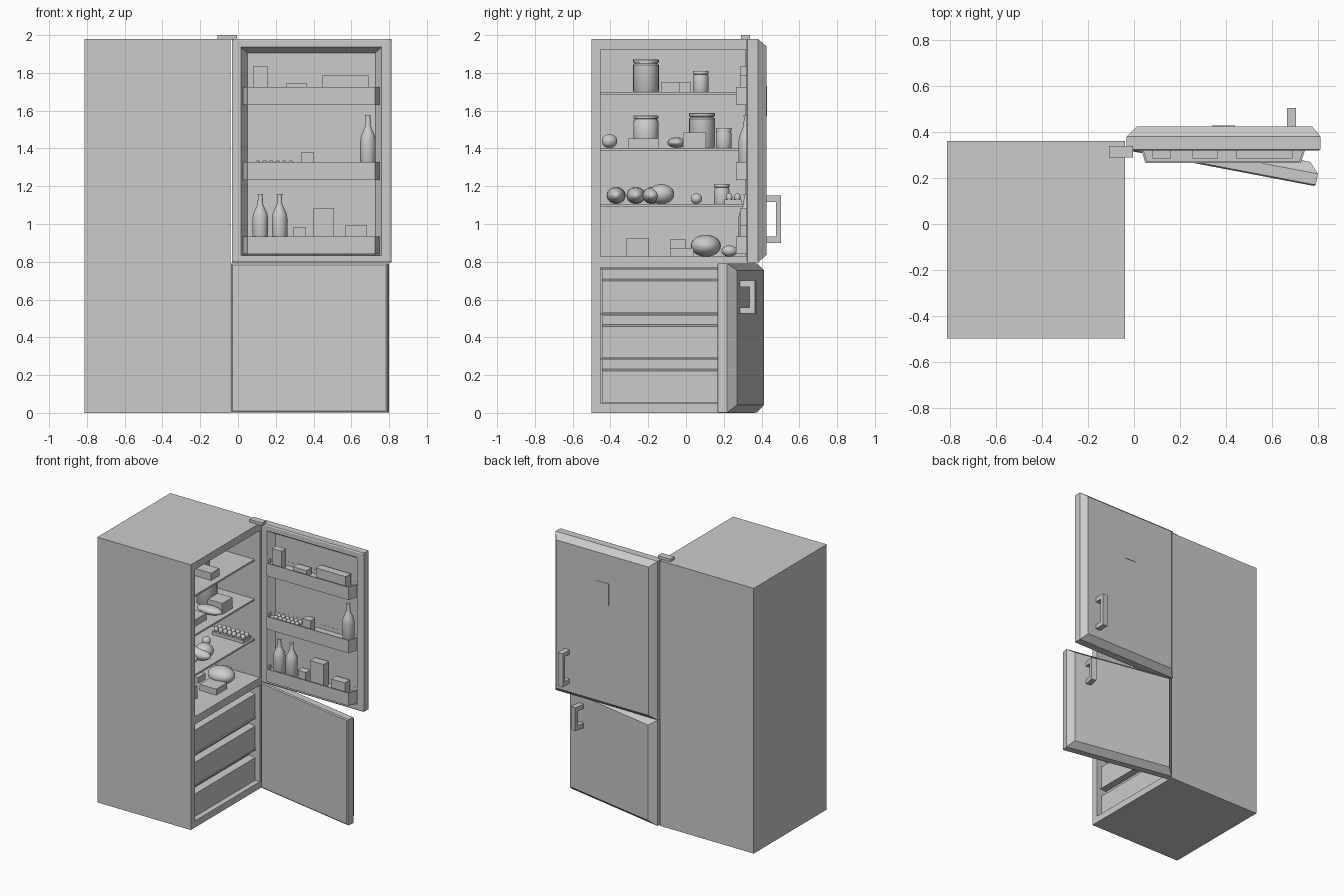
import bpy, bmesh, math
from mathutils import Matrix, Vector

if "Cube" in bpy.data.objects:
    bpy.data.objects.remove(bpy.data.objects["Cube"])


def loft(name, rings, smooth=False):
    """Skin equal-length point rings and cap both ends."""
    bm = bmesh.new()
    rows = [[bm.verts.new(p) for p in r] for r in rings]
    n = len(rows[0])
    for a, b in zip(rows, rows[1:]):
        for i in range(n):
            bm.faces.new((a[i], a[(i + 1) % n], b[(i + 1) % n], b[i]))
    bm.faces.new(rows[0])
    bm.faces.new(rows[-1])
    bmesh.ops.recalc_face_normals(bm, faces=bm.faces)
    me = bpy.data.meshes.new(name)
    bm.to_mesh(me)
    bm.free()
    ob = bpy.data.objects.new(name, me)
    bpy.context.collection.objects.link(ob)
    bpy.context.view_layer.objects.active = ob
    for o in bpy.context.selected_objects:
        o.select_set(False)
    ob.select_set(True)
    if smooth:
        bpy.ops.object.shade_smooth_by_angle(angle=math.radians(40))
    return ob


def box(name, x0, x1, y0, y1, z0, z1):
    return loft(name, [[(x0, y0, z), (x1, y0, z), (x1, y1, z), (x0, y1, z)] for z in (z0, z1)])


def lathe(name, x, y, z, profile, n=24):
    turn = [2 * math.pi * i / n for i in range(n)]
    return loft(name, [[(x + r * math.cos(t), y + r * math.sin(t), z + h) for t in turn]
                       for r, h in profile], True)


def ball(name, x, y, z, rx, ry, rz):
    k = 12
    prof = [(max(0.01, math.sin(math.pi * i / k)), -math.cos(math.pi * i / k)) for i in range(k + 1)]
    ob = lathe(name, 0, 0, 0, prof, 20)
    ob.data.transform(Matrix.Translation((x, y, z)) @ Matrix.Diagonal((rx, ry, rz, 1)))
    return ob


def rect_xz(y, x0, x1, z0, z1):
    return [(x0, y, z0), (x1, y, z0), (x1, y, z1), (x0, y, z1)]


def rect_xy(z, x0, x1, y0, y1, c):
    # bin outline: sides taper by c towards the front
    return [(x0 + c, y0, z), (x1 - c, y0, z), (x1, y1, z), (x0, y1, z)]


def jar(name, x, y, z, r, h):
    lathe(name, x, y, z, [(r * .94, 0), (r, .006), (r, h - .03), (r * .9, h - .022), (r * .9, h - .018),
                          (r, h - .016), (r, h - .003), (r * .96, h)])


def bottle(name, x, y, z, r, h):
    lathe(name, x, y, z, [(r * .9, 0), (r, .008), (r, h * .5), (r * .9, h * .6), (r * .55, h * .72),
                          (r * .35, h * .8), (r * .3, h * .97), (r * .36, h * .97), (r * .36, h)])


# cabinet with two compartments cut out
cabinet = box("cabinet", -.813, -.04, -.499, .362, 0, 1.98)
for z0, z1 in ((.827, 1.925), (.05, .77)):
    cutter = box("cutter", -.755, .1, -.452, .315, z0, z1)
    cutter.hide_render = True
    mod = cabinet.modifiers.new("cut", 'BOOLEAN')
    mod.object, mod.solver = cutter, 'EXACT'
    bpy.context.view_layer.objects.active = cabinet
    bpy.ops.object.modifier_apply(modifier=mod.name)
    bpy.data.objects.remove(cutter)
box("top_hinge", -.108, -.005, .29, .34, 1.978, 2.0)

# glass shelves
for i, z in enumerate((1.685, 1.39, 1.093)):
    box(f"shelf_{i + 1}", -.755, -.085, -.452, .315, z, z + .013)

# freezer drawers with sloping grips
for i, z in enumerate((.054, .29, .53)):
    prof = [(-.74, z), (-.075, z), (-.075, z + .168), (-.125, z + .178), (-.125, z + .226), (-.74, z + .226)]
    loft(f"drawer_{i + 1}", [[(x, y, h) for x, h in prof] for y in (-.445, .308)])
    box(f"drawer_rail_{i + 1}", -.13, -.07, -.452, .315, z + .227, z + .235)

# upper door: chamfered slab with tapered recess in its inner side
loft("upper_door", [
    rect_xz(.425, .013, .775, .835, 1.942), rect_xz(.38, -.032, .812, .795, 1.98),
    rect_xz(.325, -.032, .812, .795, 1.98), rect_xz(.32, -.022, .804, .803, 1.972),
    rect_xz(.32, .015, .76, .833, 1.936), rect_xz(.37, .05, .727, .838, 1.905)])
box("control_panel", .34, .44, .42, .428, 1.57, 1.73)

# door bins, shallow trays on the inner side
bins = (1.725, 1.328, .935)
for i, z in enumerate(bins):
    loft(f"door_bin_{i + 1}", [
        rect_xy(z - .095, .016, .76, .265, .37, .034), rect_xy(z, .016, .76, .265, .37, .034),
        rect_xy(z, .024, .752, .272, .369, .034), rect_xy(z - .03, .024, .752, .272, .369, .034)])

# lower door, built closed to the x axis then swung about its hinge
swing = Matrix.Translation((-.037, .322, 0)) @ Matrix.Rotation(math.radians(-10.8), 4, 'Z')
lower = loft("lower_door", [
    rect_xz(.1, .043, .80, .042, .755), rect_xz(.055, 0, .842, .002, .792),
    rect_xz(.006, 0, .842, .002, .792), rect_xz(0, .008, .834, .01, .784)])
lower.data.transform(swing)


def handle(name, x, y, z0, z1):
    # C-shaped pull
    b, t, d = .033, .052, .08
    prof = [(0, z0), (d, z0), (d, z1), (0, z1), (0, z1 - b), (t, z1 - b), (t, z0 + b), (0, z0 + b)]
    return loft(name, [[(xx, y + a, h) for a, h in prof] for xx in (x - .02, x + .02)])


handle("upper_handle", .685, .424, .9, 1.15)
handle("lower_handle", .69, .099, .525, .70).data.transform(swing)

# food in the door bins
a, b, c = (z - .03 for z in bins)
box("door_carton_1", .08, .16, .285, .335, a, 1.835)
box("door_pack_1", .255, .365, .285, .345, a, 1.745)
box("door_carton_2", .445, .69, .285, .345, a, 1.787)
for i in range(6):
    for j in range(2):
        ball(f"door_egg_{i}_{j}", .105 + i * .035, .298 + j * .036, b + .019, .016, .016, .02)
box("door_pack_2", .335, .40, .285, .34, b, 1.38)
bottle("door_bottle_1", .688, .319, b, .041, 1.577 - b)
bottle("door_bottle_2", .118, .319, c, .041, 1.158 - c)
bottle("door_bottle_3", .22, .319, c, .041, 1.158 - c)
box("door_pack_3", .295, .36, .285, .34, c, .983)
box("door_carton_3", .397, .508, .285, .345, c, 1.083)
box("door_pack_4", .57, .683, .285, .345, c, .992)

# top shelf
s = 1.698
jar("large_jar_1", -.42, -.212, s, .068, 1.872 - s)
jar("small_jar_1", -.4, .078, s, .041, 1.81 - s)
box("pack_1", -.28, -.13, -.13, -.035, s, 1.752)
box("pack_2", -.4, -.25, -.04, .025, s, 1.752)

# second shelf
s = 1.403
jar("large_jar_2", -.4, -.212, s, .066, 1.575 - s)
jar("large_jar_3", -.32, .085, s, .068, 1.587 - s)
jar("small_jar_2", -.36, .2, s, .042, 1.507 - s)
box("pack_3", -.28, -.16, -.305, -.145, s, 1.452)
box("pack_4", -.24, -.12, -.015, .105, s, 1.485)
ball("tomato", -.25, -.405, s + .036, .041, .041, .037)
ball("pepper", -.2, -.05, s + .028, .1, .048, .028)

# third shelf
s = 1.106
for i, (x, y) in enumerate(((-.26, -.37), (-.3, -.265), (-.25, -.18))):
    ball(f"cucumber_{i + 1}", x, y, s + .045, .15, .05, .045)
ball("orange", -.19, -.13, s + .052, .066, .068, .053)
ball("lime", -.3, .055, s + .028, .03, .03, .028)
jar("small_jar_3", -.5, .19, s, .041, 1.212 - s)
box("egg_tray", -.36, -.1, .205, .295, s, s + .024)
for i in range(7):
    for j in range(2):
        ball(f"egg_{i}_{j}", -.34 + i * .037, .229 + j * .043, s + .036, .017, .017, .021)

# bottom of the fridge
s = .827
box("pack_5", -.36, -.2, -.315, -.195, s, .922)
box("pack_6", -.26, -.12, -.085, .04, s, .872)
box("pack_7", -.36, -.27, -.085, 0, .872, .918)
ball("melon", -.21, .105, s + .058, .1, .08, .058)
ball("apple", -.26, .23, s + .03, .04, .042, .03)
